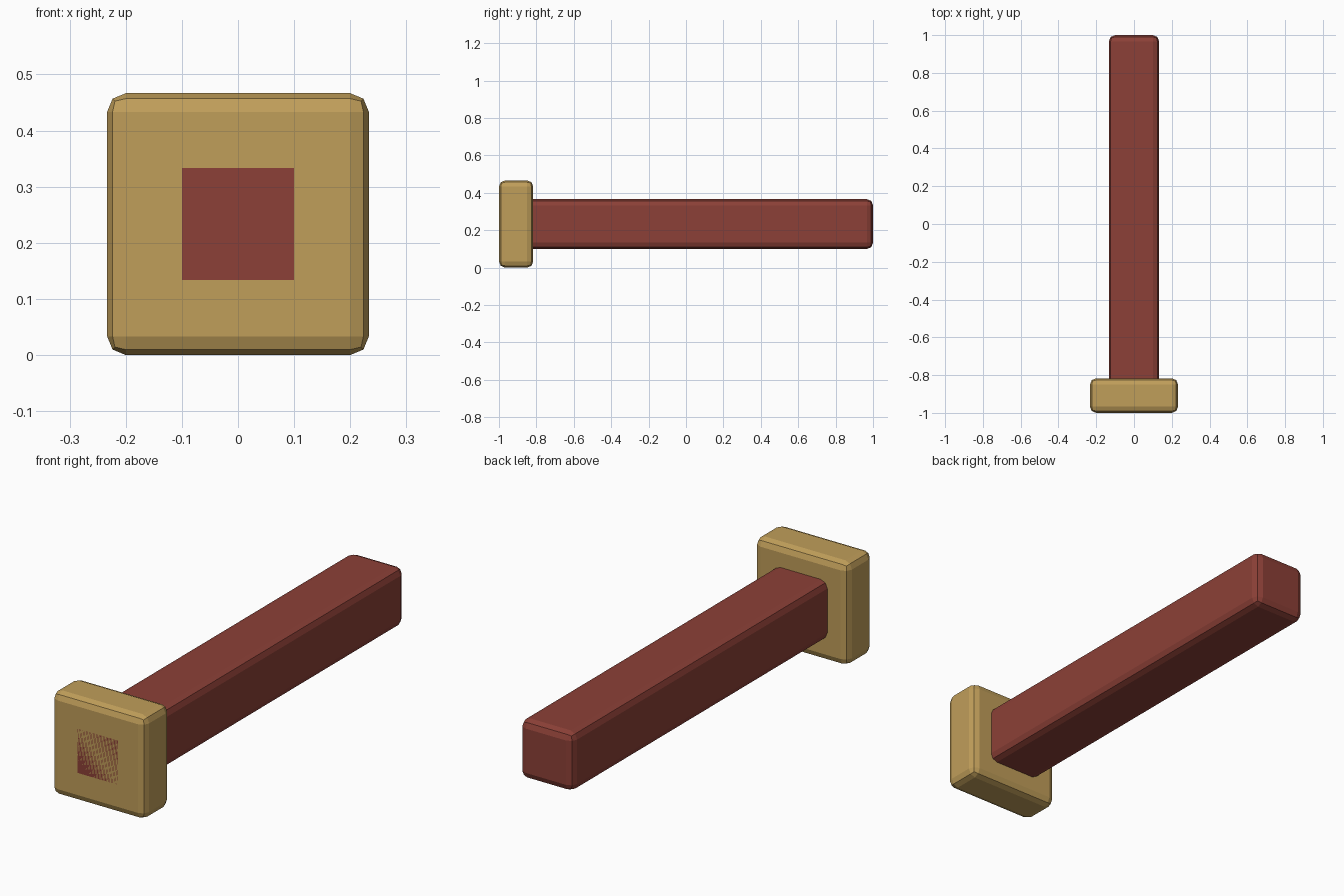
import bpy

if "Cube" in bpy.data.objects:
    bpy.data.objects.remove(bpy.data.objects["Cube"])

BEVEL = 0.0333
MID_Z = 0.2333


def rounded_block(name, half_width, y0, y1, color):
    """Square-section block along y with two-step rounded edges."""
    bpy.ops.mesh.primitive_cube_add(size=1, location=(0, (y0 + y1) / 2, MID_Z))
    ob = bpy.context.object
    ob.name = name
    ob.scale = (2 * half_width, y1 - y0, 2 * half_width)
    bpy.ops.object.transform_apply(location=False, rotation=False, scale=True)
    bevel = ob.modifiers.new("rounded_edges", 'BEVEL')
    bevel.width = BEVEL
    bevel.segments = 2
    bevel.limit_method = 'NONE'
    mat = bpy.data.materials.new(name + "_color")
    mat.diffuse_color = color
    mat.use_nodes = True
    mat.node_tree.nodes["Principled BSDF"].inputs["Base Color"].default_value = mat.diffuse_color
    ob.data.materials.append(mat)
    return ob


# long shaft, running right through the head to its front face
rounded_block("shaft", 0.1333, -1.0, 1.0, (0.262, 0.051, 0.038, 1))

# square head at the front end
rounded_block("head", 0.2333, -1.0, -0.8167, (0.527, 0.342, 0.102, 1))
